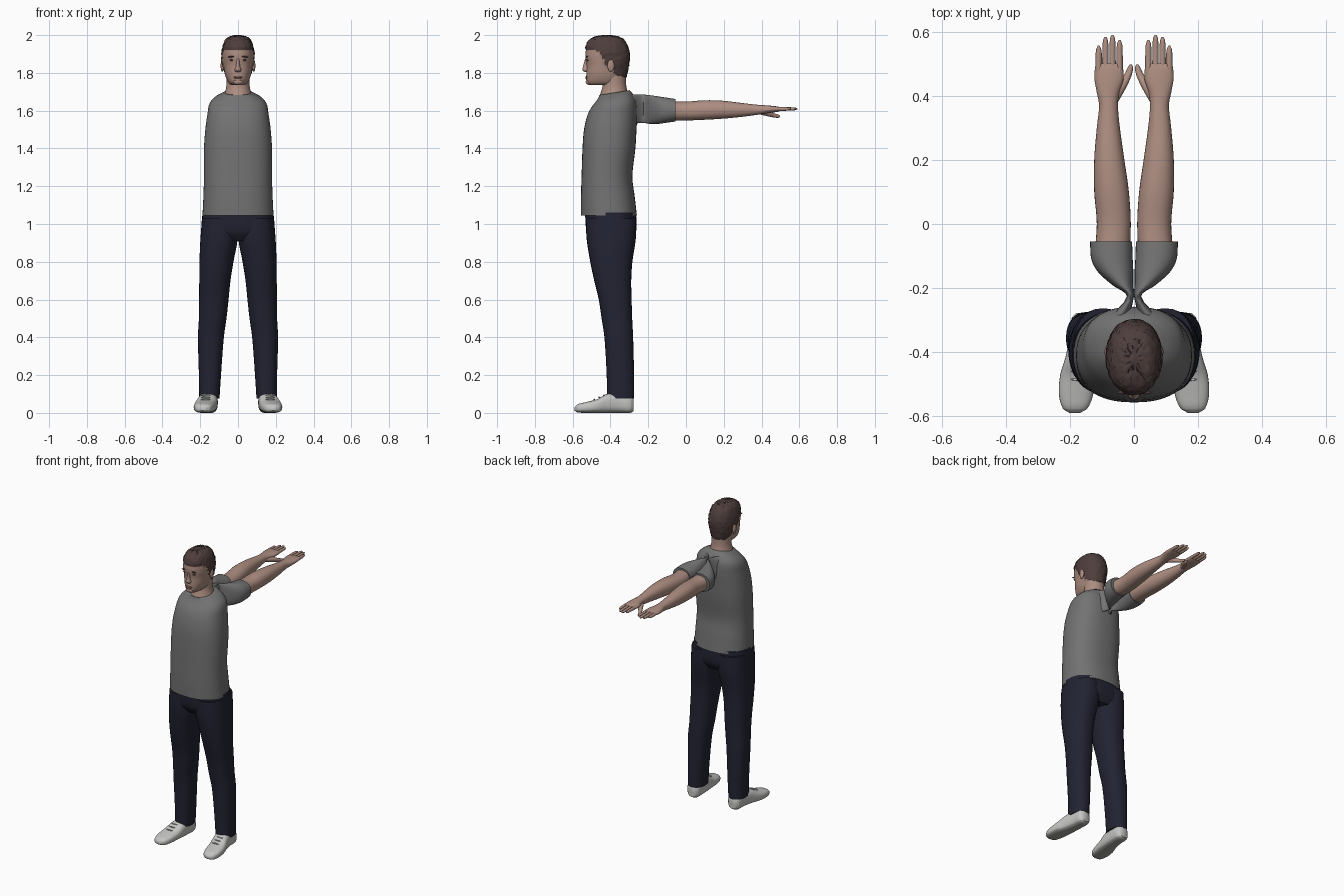
import bpy, bmesh, math, random
from mathutils import Vector
random.seed(4)

def material(name, r, g, b):
    m = bpy.data.materials.new(name)
    m.diffuse_color = (r, g, b, 1)
    return m

SKIN = material("skin", 0.42, 0.27, 0.22)
HAIR = material("dark brown hair", 0.075, 0.048, 0.045)
SHIRT = material("grey shirt", 0.17, 0.17, 0.17)
NAVY = material("navy trousers", 0.016, 0.017, 0.032)
SHOE = material("light grey shoe", 0.55, 0.55, 0.54)
SOLE = material("grey sole", 0.36, 0.36, 0.35)
LIP = material("lip", 0.33, 0.18, 0.15)
EYE = material("eye", 0.10, 0.07, 0.06)

def finish(name, bm, mats, angle=50):
    bmesh.ops.recalc_face_normals(bm, faces=bm.faces)
    me = bpy.data.meshes.new(name)
    bm.to_mesh(me)
    bm.free()
    for m in mats:
        me.materials.append(m)
    me.shade_smooth()
    me.set_sharp_from_angle(angle=math.radians(angle))
    ob = bpy.data.objects.new(name, me)
    bpy.context.collection.objects.link(ob)
    return ob

def smooth_rows(rows, k):
    """Hermite interpolation of the section boxes along their first value."""
    def slope(i, c):
        a, b = rows[max(i - 1, 0)], rows[min(i + 1, len(rows) - 1)]
        return (b[c] - a[c]) / (b[0] - a[0])
    out = []
    for i in range(len(rows) - 1):
        a, b = rows[i], rows[i + 1]
        h = b[0] - a[0]
        for j in range(k):
            t = j / k
            row = [a[0] + h * t]
            for c in range(1, 5):
                row.append((2*t**3 - 3*t**2 + 1) * a[c] + (t**3 - 2*t**2 + t) * h * slope(i, c)
                           + (3*t**2 - 2*t**3) * b[c] + (t**3 - t**2) * h * slope(i + 1, c))
            out.append(row)
    return out + [list(rows[-1])]

def loft(name, axis, rows, mats, s=1, p=2.0, n=32, k=4, warp=None, rule=None):
    """Rows: position along axis, x min, x max, then min/max of the other axis."""
    bm = bmesh.new()
    rings = []
    for t, u0, u1, v0, v1 in smooth_rows(rows, k):
        ring = []
        for i in range(n):
            a = 2 * math.pi * i / n
            c, d = math.cos(a), math.sin(a)
            u = (u0 + u1) / 2 + (u1 - u0) / 2 * math.copysign(abs(c) ** (2 / p), c)
            v = (v0 + v1) / 2 + (v1 - v0) / 2 * math.copysign(abs(d) ** (2 / p), d)
            co = Vector((s * u, v, t) if axis == "z" else (s * u, t, v))
            ring.append(bm.verts.new(warp(co) if warp else co))
        rings.append(ring)
    for a, b in zip(rings, rings[1:]):
        for i in range(n):
            bm.faces.new((a[i], a[(i + 1) % n], b[(i + 1) % n], b[i]))
    bm.faces.new(rings[0])
    bm.faces.new(rings[-1])
    if rule:
        for f in bm.faces:
            f.material_index = rule(f.calc_center_median())
    return finish(name, bm, mats)

def blob(name, loc, size, mat, tilt=0.0):
    bm = bmesh.new()
    bmesh.ops.create_uvsphere(bm, u_segments=20, v_segments=12, radius=1)
    bmesh.ops.scale(bm, vec=size, verts=bm.verts)
    ob = finish(name, bm, [mat])
    ob.location = loc
    ob.rotation_euler[1] = tilt
    return ob

# Head with hair chosen by a hairline over y
LINE = [(-0.60, 1.925), (-0.49, 1.925), (-0.455, 1.91), (-0.44, 1.875), (-0.425, 1.835),
        (-0.40, 1.835), (-0.38, 1.80), (-0.34, 1.775), (-0.2, 1.77)]

def is_hair(co):
    for (y0, z0), (y1, z1) in zip(LINE, LINE[1:]):
        if y0 <= co.y < y1:
            return int(co.z > z0 + (z1 - z0) * (co.y - y0) / (y1 - y0))
    return 0

def hair_push(co):
    if is_hair(co):
        co = co + (co - Vector((0, -0.415, 1.86))).normalized() * random.uniform(0.003, 0.009)
    return co

loft("head", "z", [(1.735, -0.035, 0.035, -0.512, -0.36), (1.75, -0.052, 0.052, -0.526, -0.33),
                   (1.79, -0.069, 0.069, -0.528, -0.318), (1.84, -0.077, 0.077, -0.526, -0.308),
                   (1.88, -0.081, 0.081, -0.532, -0.304), (1.92, -0.080, 0.080, -0.530, -0.308),
                   (1.965, -0.067, 0.067, -0.513, -0.328), (1.985, -0.045, 0.045, -0.482, -0.355),
                   (1.993, -0.012, 0.012, -0.44, -0.40)],
     [SKIN, HAIR], p=2.2, n=64, k=5, warp=hair_push, rule=is_hair)

# Face
loft("nose", "z", [(1.806, -0.014, 0.014, -0.538, -0.51), (1.815, -0.018, 0.018, -0.548, -0.51),
                   (1.835, -0.011, 0.011, -0.545, -0.51), (1.875, -0.007, 0.007, -0.534, -0.51)],
     [SKIN], n=20)
blob("upper_lip", (0, -0.526, 1.778), (0.024, 0.007, 0.004), LIP)
blob("lower_lip", (0, -0.526, 1.771), (0.020, 0.007, 0.005), LIP)
blob("chin", (0, -0.515, 1.752), (0.026, 0.016, 0.015), SKIN)
for s, side in ((1, "left"), (-1, "right")):
    blob("eye_" + side, (s * 0.032, -0.521, 1.868), (0.013, 0.006, 0.005), EYE)
    blob("eyebrow_" + side, (s * 0.034, -0.525, 1.886), (0.020, 0.006, 0.004), HAIR, s * 0.1)
    blob("ear_" + side, (s * 0.083, -0.398, 1.838), (0.009, 0.018, 0.032), SKIN)

# Neck
loft("neck", "z", [(1.64, -0.09, 0.09, -0.475, -0.29), (1.685, -0.072, 0.072, -0.455, -0.305),
                   (1.73, -0.062, 0.062, -0.442, -0.316), (1.80, -0.062, 0.062, -0.44, -0.318)], [SKIN])

# Shirt body, its collar tipped down at the front
def tip_collar(co):
    f = min(max((co.z - 1.62) / 0.07, 0), 1)
    co.z += f * (co.y + 0.37) * 0.16
    return co

loft("shirt_body", "z", [(1.045, -0.188, 0.188, -0.556, -0.260), (1.15, -0.183, 0.183, -0.556, -0.272),
                         (1.25, -0.180, 0.180, -0.553, -0.284), (1.40, -0.180, 0.180, -0.548, -0.268),
                         (1.50, -0.173, 0.173, -0.540, -0.262), (1.58, -0.162, 0.162, -0.520, -0.258),
                         (1.64, -0.150, 0.150, -0.488, -0.262), (1.675, -0.118, 0.118, -0.467, -0.280),
                         (1.697, -0.078, 0.078, -0.458, -0.300)],
     [SHIRT], p=2.35, n=56, warp=tip_collar)

# Trouser seat
loft("trouser_seat", "z", [(0.91, -0.15, 0.15, -0.49, -0.29), (0.96, -0.19, 0.19, -0.525, -0.264),
                           (1.06, -0.188, 0.188, -0.535, -0.264)], [NAVY], p=2.4, n=48)

for s, side in ((1, "left"), (-1, "right")):
    # Trouser leg
    loft("trouser_leg_" + side, "z",
         [(0.075, 0.098, 0.205, -0.418, -0.275), (0.20, 0.090, 0.207, -0.42, -0.275),
          (0.40, 0.075, 0.212, -0.432, -0.280), (0.50, 0.061, 0.207, -0.447, -0.285),
          (0.60, 0.050, 0.206, -0.462, -0.288), (0.70, 0.040, 0.205, -0.486, -0.290),
          (0.80, 0.024, 0.204, -0.507, -0.284), (0.92, 0.002, 0.199, -0.526, -0.266),
          (1.03, 0.002, 0.190, -0.530, -0.263)], [NAVY], s, p=2.3)

    # Shoe with a sole coloured by height, and laces
    loft("shoe_" + side, "y",
         [(-0.590, 0.170, 0.200, 0.012, 0.030), (-0.575, 0.145, 0.222, 0.003, 0.045),
          (-0.530, 0.127, 0.234, 0.0, 0.057), (-0.470, 0.117, 0.230, 0.0, 0.073),
          (-0.420, 0.110, 0.215, 0.0, 0.100), (-0.350, 0.107, 0.200, 0.0, 0.112),
          (-0.295, 0.110, 0.195, 0.0, 0.100), (-0.277, 0.125, 0.180, 0.010, 0.080)],
         [SHOE, SOLE], s, p=2.7, rule=lambda c: int(c.z < 0.012))
    for i in range(3):
        blob(f"lace_{side}_{i}", (s * 0.171, -0.485 + i * 0.025, 0.071 + i * 0.011),
             (0.026, 0.004, 0.004), SHOE)

    # Sleeve, pinched behind the back between shoulder and upper arm
    loft("sleeve_" + side, "y",
         [(-0.42, 0.075, 0.150, 1.53, 1.645), (-0.30, 0.020, 0.085, 1.53, 1.683),
          (-0.225, 0.0, 0.022, 1.535, 1.685), (-0.19, 0.002, 0.068, 1.53, 1.682),
          (-0.15, 0.002, 0.112, 1.53, 1.676), (-0.11, 0.004, 0.133, 1.535, 1.67),
          (-0.055, 0.006, 0.137, 1.543, 1.662)], [SHIRT], s, p=2.2)

    # Bare arm and palm
    loft("arm_" + side, "y",
         [(-0.10, 0.014, 0.124, 1.548, 1.652), (0.0, 0.010, 0.116, 1.548, 1.648),
          (0.10, 0.016, 0.124, 1.552, 1.655), (0.20, 0.030, 0.124, 1.558, 1.652),
          (0.30, 0.044, 0.116, 1.568, 1.640), (0.37, 0.050, 0.109, 1.577, 1.632),
          (0.41, 0.046, 0.116, 1.583, 1.629), (0.45, 0.033, 0.123, 1.589, 1.626),
          (0.485, 0.034, 0.122, 1.594, 1.622), (0.50, 0.040, 0.118, 1.599, 1.618)], [SKIN], s, p=2.2)

    # Fingers and thumb
    for i, (x, tip) in enumerate(((0.045, 0.573), (0.067, 0.590), (0.089, 0.583), (0.110, 0.556))):
        loft(f"finger_{side}_{i}", "y",
             [(0.46, x - 0.010, x + 0.010, 1.598, 1.620), (0.52, x - 0.010, x + 0.010, 1.599, 1.619),
              (tip - 0.012, x - 0.008, x + 0.008, 1.602, 1.617), (tip, x - 0.003, x + 0.003, 1.607, 1.612)],
             [SKIN], s, n=14)
    loft("thumb_" + side, "y",
         [(0.38, 0.050, 0.080, 1.582, 1.612), (0.43, 0.022, 0.058, 1.571, 1.603),
          (0.465, 0.007, 0.031, 1.564, 1.587), (0.487, 0.003, 0.020, 1.562, 1.580),
          (0.497, 0.007, 0.014, 1.566, 1.575)], [SKIN], s, n=16)
